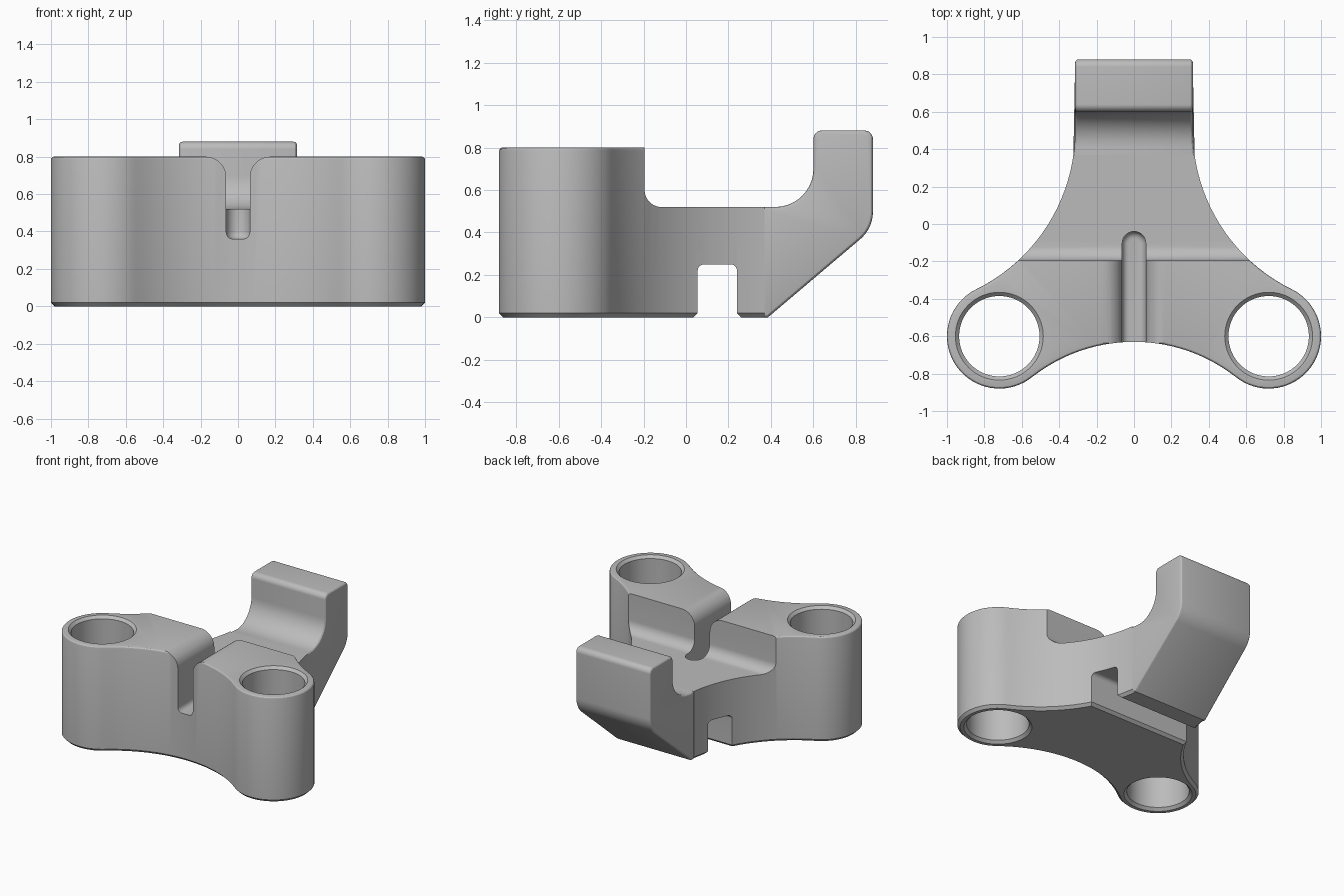
import bpy, bmesh, math
from mathutils import Vector

if "Cube" in bpy.data.objects:
    bpy.data.objects.remove(bpy.data.objects["Cube"])

grey = bpy.data.materials.new("plain grey")
grey.diffuse_color = (0.5, 0.5, 0.5, 1)
grey.use_nodes = True
grey.node_tree.nodes["Principled BSDF"].inputs["Base Color"].default_value = grey.diffuse_color


def arc(cx, cy, r, a0, a1, n):
    return [(cx + r * math.cos(a0 + (a1 - a0) * i / n),
             cy + r * math.sin(a0 + (a1 - a0) * i / n)) for i in range(n + 1)]


def rounded(pts, n=10):
    """Polygon of (u, v, radius) corners -> outline with filleted corners."""
    out = []
    for i, (u, v, r) in enumerate(pts):
        if r == 0:
            out.append((u, v))
            continue
        p = Vector((u, v))
        a = (Vector(pts[i - 1][:2]) - p).normalized()
        b = (Vector(pts[(i + 1) % len(pts)][:2]) - p).normalized()
        half = a.angle(b) / 2
        c = p + (a + b).normalized() * (r / math.sin(half))
        s, e = p + a * (r / math.tan(half)) - c, p + b * (r / math.tan(half)) - c
        a0 = math.atan2(s.y, s.x)
        sweep = (math.atan2(e.y, e.x) - a0 + math.pi) % (2 * math.pi) - math.pi
        out += arc(c.x, c.y, r, a0, a0 + sweep, n)
    return out


def inset(pts, d):
    """Move a counter-clockwise outline inwards by d."""
    out = []
    for i, q in enumerate(pts):
        p = Vector(q)
        a = (p - Vector(pts[i - 1])).normalized()
        b = (Vector(pts[(i + 1) % len(pts)]) - p).normalized()
        na, nb = Vector((-a.y, a.x)), Vector((-b.y, b.x))
        m = (na + nb) / (1 + na.dot(nb))
        out.append(tuple(p + m * d))
    return out


def loft(name, rings):
    """Closed solid through rings of 3D points."""
    bm = bmesh.new()
    vs = [[bm.verts.new(p) for p in ring] for ring in rings]
    n = len(vs[0])
    for lo, hi in zip(vs, vs[1:]):
        for i in range(n):
            j = (i + 1) % n
            bm.faces.new((lo[i], lo[j], hi[j], hi[i]))
    bm.faces.new(vs[0][::-1])
    bm.faces.new(vs[-1])
    bmesh.ops.recalc_face_normals(bm, faces=bm.faces)
    me = bpy.data.meshes.new(name)
    bm.to_mesh(me)
    bm.free()
    me.materials.append(grey)
    ob = bpy.data.objects.new(name, me)
    bpy.context.collection.objects.link(ob)
    return ob


def flat(pts, z):
    return [(x, y, z) for x, y in pts]


def across(name, pts):
    """Extrude a (y, z) profile through the full width."""
    return loft(name, [[(x, y, z) for y, z in pts] for x in (-1.5, 1.5)])


def activate(ob):
    bpy.ops.object.select_all(action='DESELECT')
    ob.select_set(True)
    bpy.context.view_layer.objects.active = ob


def cut(ob, cutter):
    mod = ob.modifiers.new("cut", 'BOOLEAN')
    mod.operation, mod.solver, mod.object = 'DIFFERENCE', 'EXACT', cutter
    activate(ob)
    bpy.ops.object.modifier_apply(modifier=mod.name)
    bpy.data.objects.remove(cutter)


# plan outline: concave front, round ears, sweeping waist
EX, EY, ER = 0.72, -0.6, 0.28
FC, FR = -1.51, 0.88
WX, WY, WR = 1.261, 0.5, 0.946
to_front = math.atan2(FC - EY, -EX)
to_waist = math.atan2(WY - EY, WX - EX)
half = (arc(0, FC, FR, math.pi / 2, to_front + math.pi, 14)[:-1]
        + arc(EX, EY, ER, to_front, to_waist, 36)[:-1]
        + arc(WX, WY, WR, to_waist + math.pi, math.pi, 20)
        + [(WX - WR, 0.6)])
outline = half + [(-x, y) for x, y in half[:0:-1]]

# main body with chamfered bottom and softened top rim
R = 0.016
body = loft("main_body", [flat(inset(outline, d), z) for d, z in (
    (0.02, 0), (0, 0.02), (0, 0.8 - R), (R * 0.13, 0.8 - R / 2),
    (R / 2, 0.8 - R * 0.13), (R, 0.8))])

# low floor behind the ears, and the end where the hook joins
JOIN = 0.37
cut(body, across("floor_cutter", rounded([
    (-0.195, 1.2, 0), (-0.195, 0.52, 0.08), (0.7, 0.52, 0), (0.7, 1.2, 0)])))
cut(body, across("end_cutter", [(JOIN, -1), (1, -1), (1, 2), (JOIN, 2)]))

# groove across the underside
cut(body, across("groove_cutter", rounded([
    (0.015, -0.02, 0), (0.055, 0.02, 0), (0.055, 0.25, 0.03),
    (0.24, 0.25, 0.03), (0.24, 0.02, 0), (0.28, -0.02, 0)])))

# bolt holes with chamfered rims
for side in (-1, 1):
    cut(body, loft("hole_cutter", [
        flat(arc(side * EX, EY, r, 0, 2 * math.pi, 64)[:-1], z)
        for r, z in ((0.255, -0.02), (0.215, 0.02), (0.215, 0.78), (0.255, 0.82))]))

# centre slot with flared mouth, rounded floor and rounded end
S = 0.063
flare = ([(S + 0.11, 0.9)] + arc(S + 0.11, 0.69, 0.11, math.pi / 2, math.pi, 10)
         + arc(-S - 0.11, 0.69, 0.11, 0, math.pi / 2, 10) + [(-S - 0.11, 0.9)])
cut(body, loft("flare_cutter", [[(x, y, z) for x, z in flare] for y in (-1, -0.1)]))
slot = [(-S, -1), (S, -1)] + arc(0, -0.04 - S, S, 0, math.pi, 20)
F = 0.036
cut(body, loft("slot_cutter", [
    flat(inset(slot, F * (1 - math.sin(t))), 0.36 + F * (1 - math.cos(t)))
    for t in [math.pi / 2 * i / 5 for i in range(6)]] + [flat(slot, 1.2)]))

# upturned hook at the back, side edges softened
profile = rounded([(JOIN, 0, 0), (0.385, 0, 0), (0.88, 0.419, 0.17),
                   (0.88, 0.88, 0.04), (0.6, 0.88, 0.04), (0.6, 0.52, 0.18),
                   (0.41, 0.52, 0), (JOIN, 0.52, 0)])


def half_width(y):
    return WX - math.sqrt(WR ** 2 - min(y - WY, 0) ** 2)


H = 0.018
steps = [(H * (1 - math.sin(t)), H * (1 - math.cos(t)))
         for t in (0, math.pi / 6, math.pi / 3, math.pi / 2)]
# (side inset, profile inset) pairs, outermost ring first
steps = [(b, a) for b, a in ((s[1], s[0]) for s in steps)]
rings = []
for side, order in ((-1, steps), (1, steps[::-1])):
    for dx, d in order:
        ring = []
        for (y0, z0), (y, z) in zip(profile, inset(profile, d)):
            y = JOIN if y0 == JOIN else y
            ring.append((side * (half_width(y) - dx), y, z))
        rings.append(ring)
hook = loft("rear_hook", rings)

for ob in (body, hook):
    activate(ob)
    bpy.ops.object.shade_smooth_by_angle(angle=math.radians(22))
